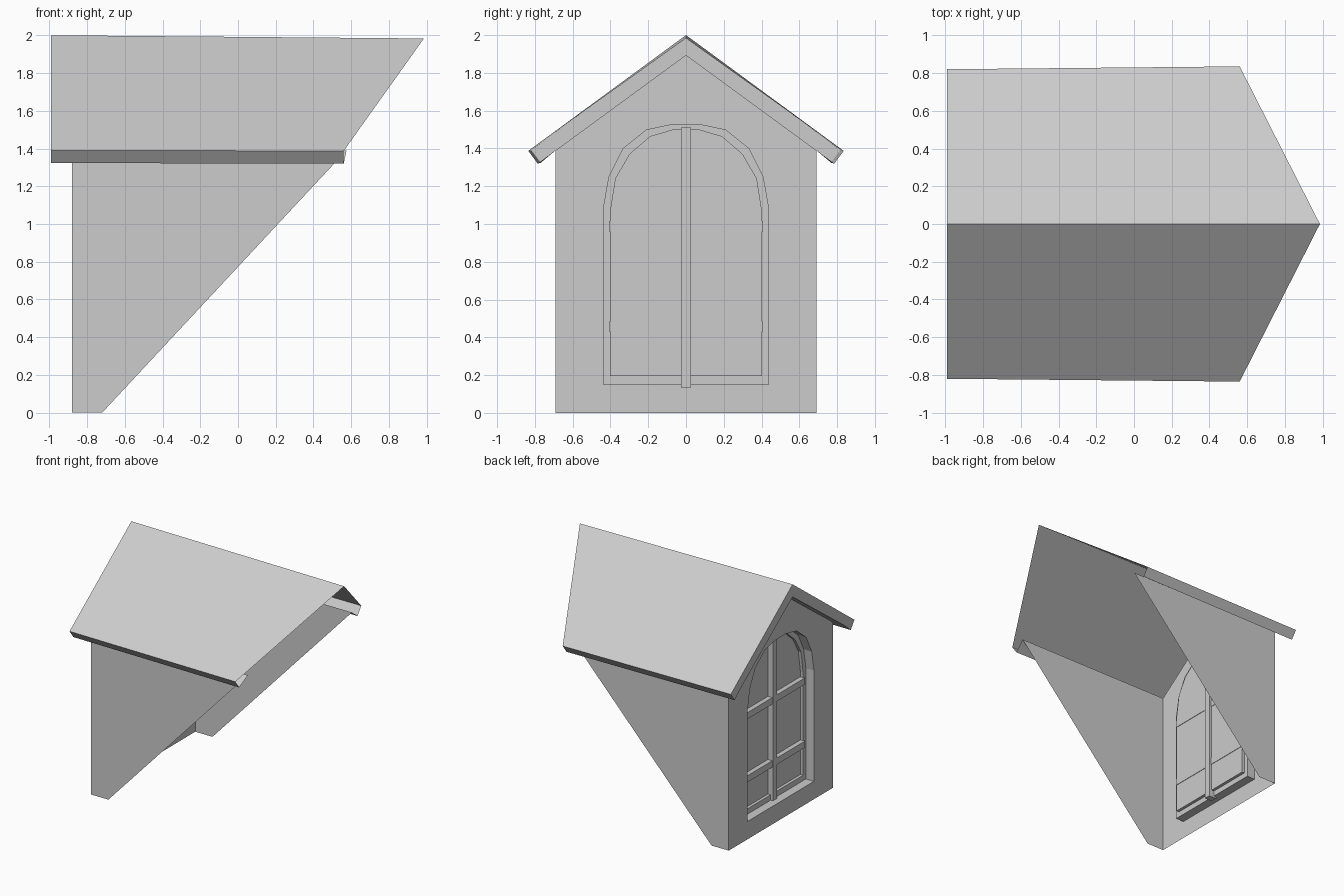
import bpy
import bmesh

cube = bpy.data.objects.get("Cube")
if cube:
    bpy.data.objects.remove(cube, do_unlink=True)

GREY = (0.604, 0.604, 0.604, 1)
grey = bpy.data.materials.new("plain grey")
grey.use_nodes = True
grey.diffuse_color = GREY
grey.node_tree.nodes["Principled BSDF"].inputs["Base Color"].default_value = GREY


def finish(name, bm):
    """Turn a bmesh into a named, flat-shaded object."""
    bmesh.ops.remove_doubles(bm, verts=bm.verts, dist=0.0005)
    bmesh.ops.recalc_face_normals(bm, faces=bm.faces)
    mesh = bpy.data.meshes.new(name)
    bm.to_mesh(mesh)
    bm.free()
    mesh.materials.append(grey)
    obj = bpy.data.objects.new(name, mesh)
    bpy.context.collection.objects.link(obj)
    return obj


def face(bm, *points):
    return bm.faces.new([bm.verts.new(p) for p in points])


def loop(bm, x, outline):
    """Closed ring of vertices for a (y, z) outline at depth x."""
    return [bm.verts.new((x, y, z)) for y, z in outline]


def bridge(bm, a, b):
    n = len(a)
    for i in range(n):
        bm.faces.new((a[i], a[(i + 1) % n], b[(i + 1) % n], b[i]))


def mirrored(half):
    """Complete a (y, z) half outline across y = 0."""
    return half + [(-y, z) for y, z in reversed(half)]


def box(name, x0, x1, y0, y1, z0, z1):
    bm = bmesh.new()
    bmesh.ops.create_cube(bm, size=1)
    for v in bm.verts:
        v.co = ((x0 + x1) / 2 + v.co.x * (x1 - x0),
                (y0 + y1) / 2 + v.co.y * (y1 - y0),
                (z0 + z1) / 2 + v.co.z * (z1 - z0))
    return finish(name, bm)


# Main measurements
WALL_X, WALL_Y, WALL_Z = -0.88, 0.69, 1.39
INNER_RIDGE = 1.895
FRONT, RING, GLASS = WALL_X, -0.805, -0.78
opening = mirrored([(0.44, 0.15), (0.44, 1.08), (0.41, 1.25),
                    (0.335, 1.4), (0.21, 1.5), (0.07, 1.53)])
pane = mirrored([(0.403, 0.195), (0.403, 1.06), (0.375, 1.24),
                 (0.3, 1.37), (0.19, 1.465), (0.07, 1.5)])

# Gable wall with the arched opening
bm = bmesh.new()
gable = [(-WALL_Y, 0), (WALL_Y, 0), (WALL_Y, WALL_Z),
         (0, INNER_RIDGE), (-WALL_Y, WALL_Z)]
edges = []
for outline in (gable, opening):
    ring = loop(bm, WALL_X, outline)
    edges += [bm.edges.new((ring[i - 1], ring[i])) for i in range(len(ring))]
bmesh.ops.triangle_fill(bm, use_beauty=True, use_dissolve=False, edges=edges,
                        normal=(-1, 0, 0))
finish("gable_wall", bm)

# Slanted side walls
for side, name in ((1, "left_side_wall"), (-1, "right_side_wall")):
    y = side * WALL_Y
    bm = bmesh.new()
    face(bm, (WALL_X, y, 0), (-0.72, y, 0), (0.575, y, WALL_Z), (WALL_X, y, WALL_Z))
    finish(name, bm)

# Stepped window frame and glass
bm = bmesh.new()
rings = [loop(bm, FRONT, opening), loop(bm, RING, opening),
         loop(bm, RING, pane), loop(bm, GLASS, pane)]
for a, b in zip(rings, rings[1:]):
    bridge(bm, a, b)
finish("window_frame", bm)

bm = bmesh.new()
bm.faces.new(loop(bm, GLASS, pane))
finish("window_glass", bm)

# Glazing bars
box("vertical_bar", -0.825, -0.757, -0.027, 0.027, 0.135, 1.51)
for z, name in ((0.43, "lower_bar"), (0.96, "upper_bar")):
    box(name, -0.82, GLASS + 0.004, -0.408, 0.408, z, z + 0.055)

# Roof skin with eave lips, soffits and front fascia
bm = bmesh.new()
START = -0.99
ridge, ridge_end = (START, 0, 2.0), (0.985, 0, 1.983)
for s in (1, -1):
    eave, eave_end = (START, s * 0.82, 1.39), (0.56, s * 0.835, 1.387)
    lip, lip_end = (START, s * 0.77, 1.323), (0.56, s * 0.785, 1.32)
    top, top_end = (START, s * WALL_Y, WALL_Z), (0.575, s * WALL_Y, WALL_Z)
    top_wall = (WALL_X, s * WALL_Y, WALL_Z)
    under, under_wall = (START, 0, INNER_RIDGE), (WALL_X, 0, INNER_RIDGE)
    face(bm, ridge, ridge_end, eave_end, eave)
    face(bm, eave, eave_end, lip_end, lip)
    face(bm, lip, lip_end, top_end, top_wall, top)
    face(bm, ridge, eave, lip, top, under)
    face(bm, under, top, top_wall, under_wall)
finish("gable_roof", bm)
